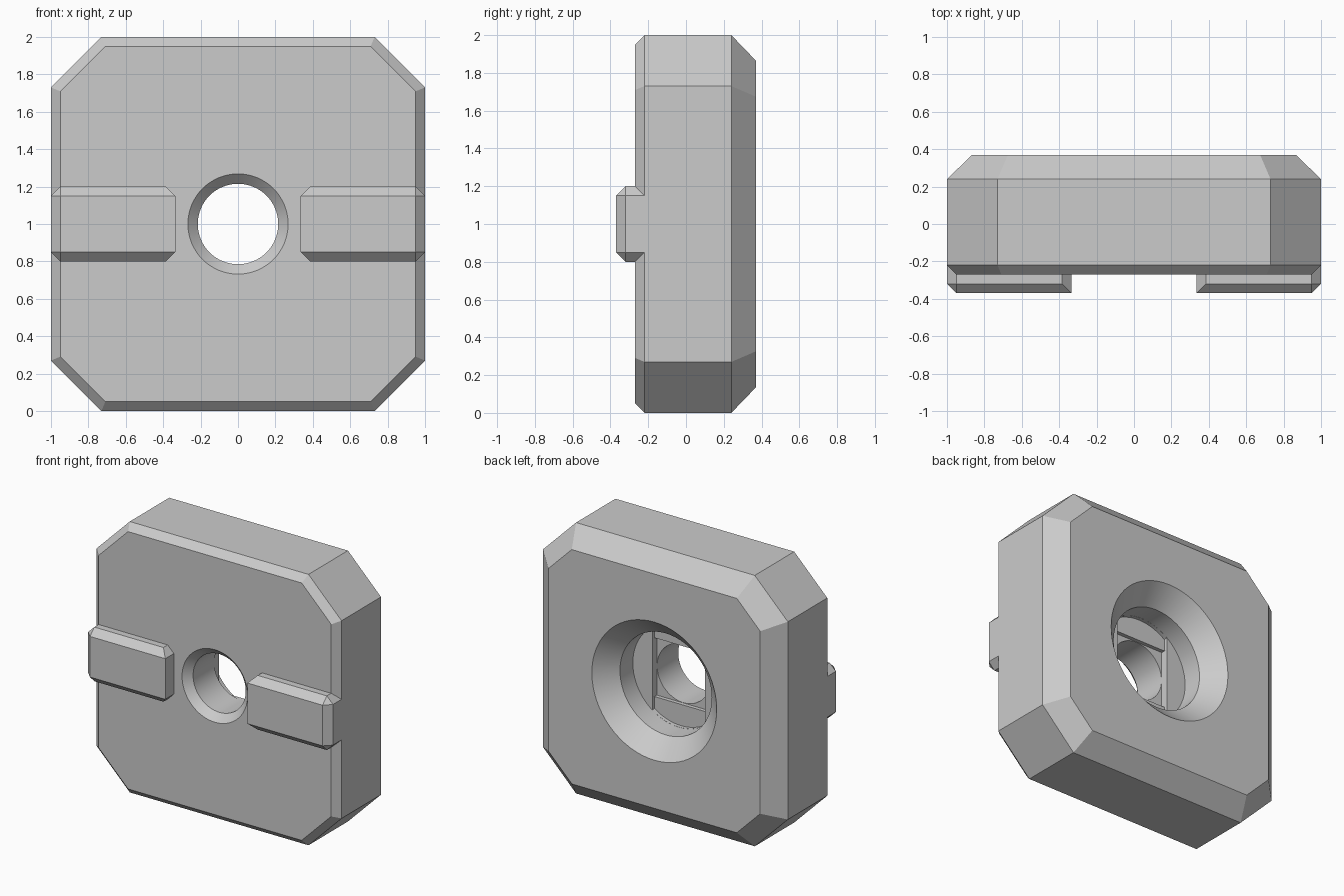
import bpy, bmesh
from math import cos, sin, pi, tan, acos, radians

cube = bpy.data.objects.get("Cube")
if cube:
    bpy.data.objects.remove(cube, do_unlink=True)

grey = bpy.data.materials.new("plain_grey")
grey.use_nodes = True
GREY = (0.6, 0.6, 0.6, 1)
grey.diffuse_color = GREY
grey.node_tree.nodes["Principled BSDF"].inputs["Base Color"].default_value = GREY

MID = 1.0          # height of the hole axis
HOLE = 0.215       # screw hole radius
BORE = 0.375       # screw head recess radius


def make(name, bm):
    bmesh.ops.recalc_face_normals(bm, faces=bm.faces)
    mesh = bpy.data.meshes.new(name)
    bm.to_mesh(mesh)
    bm.free()
    mesh.materials.append(grey)
    obj = bpy.data.objects.new(name, mesh)
    bpy.context.collection.objects.link(obj)
    return obj


def loft(name, rings):
    """Join (y, outline) rings along y and cap both ends."""
    bm = bmesh.new()
    loops = [[bm.verts.new((x, y, MID + z)) for x, z in pts] for y, pts in rings]
    for a, b in zip(loops, loops[1:]):
        for i in range(len(a)):
            j = (i + 1) % len(a)
            bm.faces.new((a[i], a[j], b[j], b[i]))
    bm.faces.new(loops[0])
    bm.faces.new(loops[-1])
    return make(name, bm)


def octagon(inset):
    h = 1 - inset
    c = 0.73 - inset * tan(pi / 8)
    return [(h, -c), (h, c), (c, h), (-c, h), (-h, c), (-h, -c), (-c, -h), (c, -h)]


def circle(r, n=64):
    return [(r * cos(2 * pi * i / n), r * sin(2 * pi * i / n)) for i in range(n)]


def slot(half, r, n=12):
    """Circle cut off by two upright chords."""
    a = acos(half / r)
    arc = [a + (pi - 2 * a) * i / n for i in range(n + 1)]
    return [(r * cos(t), r * sin(t)) for t in arc + [t + pi for t in arc]]


def cut(obj, cutter):
    mod = obj.modifiers.new("cut", 'BOOLEAN')
    mod.operation = 'DIFFERENCE'
    mod.solver = 'EXACT'
    mod.object = cutter
    cutter.hide_render = True
    bpy.context.view_layer.objects.active = obj
    bpy.ops.object.modifier_apply(modifier=mod.name)
    bpy.data.objects.remove(cutter, do_unlink=True)


# Chamfered block
body = loft("body", [(-0.27, octagon(0.05)), (-0.22, octagon(0)),
                     (0.24, octagon(0)), (0.37, octagon(0.135))])

# Screw hole, countersunk in front, with a flared head recess at the back
profile = [(-0.28, 0.278), (-0.217, HOLE), (0.085, HOLE),
           (0.085, BORE), (0.235, BORE), (0.38, 0.52)]
cut(body, loft("hole_cutter", [(y, circle(r)) for y, r in profile]))

# Two shallow steps in the recess floor: an upright slot, then a square
strip = slot(HOLE + 0.001, BORE - 0.001)
cut(body, loft("slot_cutter", [(0.058, strip), (0.1, strip)]))
s = HOLE + 0.002
square = [(s, -s), (s, s), (-s, s), (-s, -s)]
cut(body, loft("square_cutter", [(0.03, square), (0.075, square)]))

# Chamfered locating ribs on the front, flush with the sides
for side, name in ((1, "left_rib"), (-1, "right_rib")):
    bm = bmesh.new()
    for v in (1, -1):
        for x, y, z in ((1, -0.32, 0.15), (0.95, -0.37, 0.15), (0.95, -0.32, 0.2),
                        (1, -0.22, 0.15), (0.95, -0.27, 0.2),
                        (0.335, -0.37, 0.15), (0.385, -0.32, 0.2),
                        (0.335, -0.22, 0.15), (0.385, -0.22, 0.2)):
            bm.verts.new((side * x, y, MID + v * z))
    bmesh.ops.convex_hull(bm, input=bm.verts)
    bmesh.ops.dissolve_limit(bm, angle_limit=0.02, verts=bm.verts, edges=bm.edges)
    make(name, bm)

# Smooth the round walls only
bpy.ops.object.select_all(action='DESELECT')
body.select_set(True)
bpy.context.view_layer.objects.active = body
bpy.ops.object.shade_smooth_by_angle(angle=radians(20))
